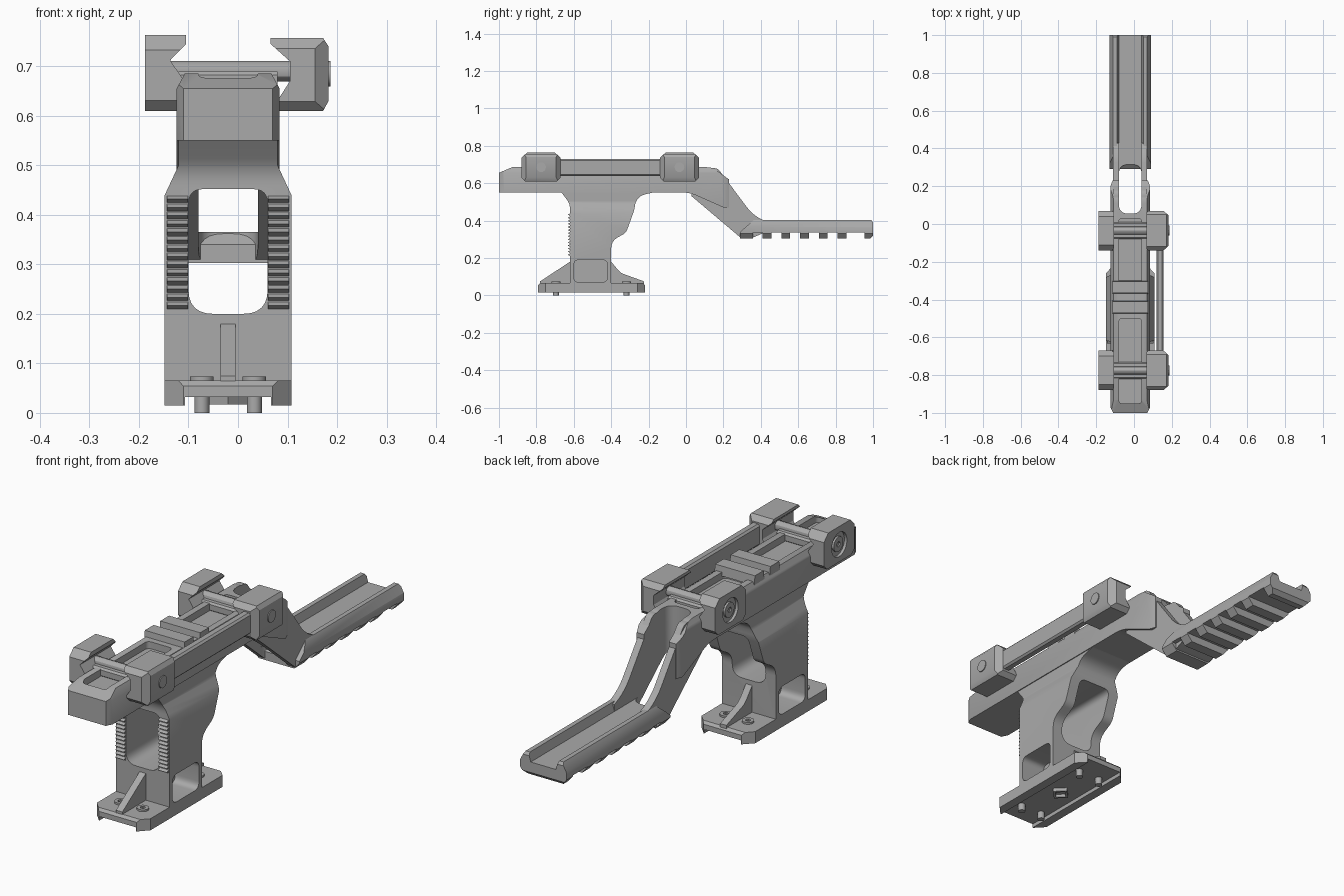
import bpy, bmesh, math
from mathutils import Vector

cube = bpy.data.objects.get("Cube")
if cube:
    bpy.data.objects.remove(cube, do_unlink=True)

CX = -0.02  # centre line of the riser
grey = bpy.data.materials.new("anodised grey")
grey.use_nodes = True
grey.diffuse_color = (0.4, 0.4, 0.4, 1)
grey.node_tree.nodes["Principled BSDF"].inputs["Base Color"].default_value = (0.4, 0.4, 0.4, 1)


def outline(points, steps=6):
    """Polygon whose corners with a third value are rounded by that radius."""
    result = []
    for i, p in enumerate(points):
        corner = Vector(p[:2])
        if len(p) == 2:
            result.append(corner)
            continue
        a = corner + (Vector(points[i - 1][:2]) - corner).normalized() * p[2]
        b = corner + (Vector(points[(i + 1) % len(points)][:2]) - corner).normalized() * p[2]
        for s in range(steps + 1):
            t = s / steps
            result.append(a * (1 - t) ** 2 + corner * 2 * t * (1 - t) + b * t * t)
    return result


def prism(name, points, axis, lo, hi):
    place = {"x": lambda u, v, w: (w, u, v),
             "y": lambda u, v, w: (u, w, v),
             "z": lambda u, v, w: (u, v, w)}[axis]
    shape = outline(points)
    bm = bmesh.new()
    rings = [[bm.verts.new(place(p.x, p.y, w)) for p in shape] for w in (lo, hi)]
    for ring in rings:
        bm.faces.new(ring)
    for i in range(len(shape)):
        j = (i + 1) % len(shape)
        bm.faces.new((rings[0][i], rings[0][j], rings[1][j], rings[1][i]))
    bmesh.ops.recalc_face_normals(bm, faces=bm.faces)
    mesh = bpy.data.meshes.new(name)
    bm.to_mesh(mesh)
    bm.free()
    mesh.materials.append(grey)
    obj = bpy.data.objects.new(name, mesh)
    bpy.context.collection.objects.link(obj)
    return obj


def rect(u0, u1, v0, v1, r=None):
    tail = (r,) if r else ()
    return [(u, v) + tail for u, v in ((u0, v0), (u1, v0), (u1, v1), (u0, v1))]


def chamfered(u0, u1, v0, v1, c):
    return [(u0 + c, v0), (u1 - c, v0), (u1, v0 + c), (u1, v1 - c),
            (u1 - c, v1), (u0 + c, v1), (u0, v1 - c), (u0, v0 + c)]


def ngon(u, v, r, n):
    return [(u + r * math.cos(math.tau * i / n), v + r * math.sin(math.tau * i / n)) for i in range(n)]


def mirrored(half):
    """Close a half outline of (half width, height) about the centre line."""
    return [(CX + p[0], *p[1:]) for p in half] + [(CX - p[0], *p[1:]) for p in reversed(half)]


def combine(obj, tool, operation="DIFFERENCE"):
    mod = obj.modifiers.new("cut", "BOOLEAN")
    mod.operation, mod.object, mod.solver = operation, tool, "EXACT"
    bpy.context.view_layer.objects.active = obj
    bpy.ops.object.modifier_apply(modifier=mod.name)
    bpy.data.objects.remove(tool, do_unlink=True)


# Top beam: side outline trimmed by its cross-section and its plan
beam = prism("top_beam", [(-1, 0.55), (-1, 0.655), (-0.93, 0.685), (0.14, 0.685, 0.03), (0.23, 0.62),
                          (0.23, 0.47), (0.2, 0.47), (0.02, 0.55, 0.04)], "x", -0.3, 0.3)
combine(beam, prism("section", mirrored([(0.104, 0.4), (0.104, 0.655), (0.085, 0.69)]), "y", -1.1, 0.4), "INTERSECT")
combine(beam, prism("plan", mirrored([(0.085, -1.01), (0.105, -0.97), (0.105, 0.2), (0.09, 0.24)]), "z", 0.3, 0.8), "INTERSECT")
for y0, y1 in ((-0.95, -0.5), (-0.32, 0.03)):
    combine(beam, prism("deck_pocket", rect(CX - 0.06, CX + 0.06, y0, y1, 0.02), "z", 0.655, 0.8))

# Sloping arm with its open slot
arm = prism("sloping_arm", [(0.03, 0.53), (0.03, 0.68), (0.17, 0.68, 0.02), (0.36, 0.425, 0.06),
                            (0.43, 0.395), (0.43, 0.34), (0.36, 0.31), (0.29, 0.31)], "x", CX - 0.09, CX + 0.09)
for part in (beam, arm):
    combine(part, prism("slot", rect(CX - 0.06, CX + 0.06, 0.055, 0.315, 0.05), "z", 0.2, 0.9))
combine(arm, prism("arm_trough", rect(CX - 0.06, CX + 0.06, 0.25, 0.6), "z", 0.365, 0.6))

# Rear accessory rail with a trough above and cross slots below
rail = prism("rear_rail", mirrored([(0.085, 0.303), (0.11, 0.332), (0.11, 0.365), (0.09, 0.402),
                                    (0.07, 0.402), (0.06, 0.365)]), "y", 0.28, 1)
combine(rail, prism("rail_ends", [(0.29, 0.3), (0.98, 0.3), (1, 0.32), (1, 0.39), (0.985, 0.41),
                                  (0.37, 0.41), (0.29, 0.34)], "x", -0.3, 0.3), "INTERSECT")
for k in range(6):
    y0 = 0.357 + 0.1 * k
    y1 = y0 + (0.098 if k == 5 else 0.053)
    combine(rail, prism("rail_slot", rect(y0, y1, 0.2, 0.336), "x", -0.3, 0.3))

# Hollow upright
upright = prism("upright", [(-0.62, 0.04), (-0.62, 0.49, 0.03), (-0.67, 0.555), (-0.15, 0.555),
                            (-0.27, 0.53, 0.06), (-0.275, 0.46, 0.02), (-0.32, 0.335, 0.02),
                            (-0.40, 0.29, 0.04), (-0.40, 0.04)], "x", -0.3, 0.3)
combine(upright, prism("section", mirrored([(0.128, 0.02), (0.128, 0.44), (0.1, 0.5), (0.1, 0.6)]),
                       "y", -1, 0.2), "INTERSECT")
combine(upright, prism("tunnel", mirrored([(0.08, 0.2, 0.05), (0.08, 0.452, 0.03)]), "y", -1, 0.2))
for x0, x1 in ((-0.3, CX - 0.015), (CX + 0.015, 0.3)):
    combine(upright, prism("side_window", rect(-0.6, -0.42, 0.07, 0.19, 0.03), "x", x0, x1))

# Grip serrations on the front edges of the upright
for side in (-1, 1):
    for k in range(14):
        z = 0.217 + k * 0.0165
        x = CX + side * 0.102
        prism("grip_ridge", [(-0.618, z - 0.008), (-0.632, z), (-0.618, z + 0.008)], "x", x - 0.021, x + 0.021)

# Foot plate, side lips, gusset and locating boss
plan = mirrored([(0.09, -0.79), (0.128, -0.75), (0.128, -0.26), (0.09, -0.22)])
foot = prism("foot_plate", plan, "z", 0.015, 0.065)
combine(foot, prism("underside", rect(CX - 0.087, CX + 0.087, -1, 0.2), "z", -0.1, 0.032))
combine(foot, prism("foot_edge", chamfered(-0.792, -0.218, 0, 0.068, 0.016), "x", -0.3, 0.3), "INTERSECT")
prism("gusset", [(-0.78, 0.06), (-0.78, 0.075), (-0.62, 0.18), (-0.40, 0.18), (-0.35, 0.12, 0.02),
                 (-0.225, 0.075), (-0.225, 0.06)], "x", CX - 0.015, CX + 0.015)
boss = prism("locating_boss", ngon(CX, -0.505, 0.042, 4), "z", 0.017, 0.04)
combine(boss, prism("boss_hole", ngon(CX, -0.505, 0.028, 4), "z", 0, 0.03))
for sx in (-1, 1):
    for y in (-0.695, -0.318):
        x = CX + sx * 0.053
        prism("foot_post", ngon(x, y, 0.015, 16), "z", 0, 0.04)
        head = prism("screw_head", ngon(x, y, 0.024, 20), "z", 0.06, 0.073)
        combine(head, prism("hex_socket", ngon(x, y, 0.011, 6), "z", 0.066, 0.1))

# Recoil lugs on the deck
for y in (-0.335, -0.44):
    prism("deck_lug", [(y - 0.035, 0.67), (y - 0.03, 0.71), (y + 0.03, 0.71), (y + 0.035, 0.67)],
          "x", CX - 0.095, CX + 0.095)

# Clamp jaws, cross bolts and screws at both stations
for y in (-0.775, -0.035):
    jaw = prism("fixed_jaw", [(-0.188, 0.61), (-0.188, 0.763), (-0.105, 0.763), (-0.105, 0.745), (-0.137, 0.712),
                              (-0.115, 0.68), (-0.1, 0.66), (-0.1, 0.61)], "y", y - 0.105, y + 0.105)
    combine(jaw, prism("jaw_trim", chamfered(y - 0.106, y + 0.106, 0.6, 0.764, 0.032), "x", -0.3, 0.3), "INTERSECT")
    combine(jaw, prism("nut_recess", ngon(y, 0.685, 0.052, 24), "x", -0.3, -0.176))
    nut = prism("clamp_nut", ngon(y, 0.685, 0.032, 24), "x", -0.184, -0.17)
    combine(nut, prism("nut_hole", ngon(y, 0.685, 0.012, 6), "x", -0.3, -0.178))

    jaw = prism("moving_jaw", [(0.066, 0.61), (0.172, 0.61), (0.183, 0.63), (0.183, 0.74), (0.172, 0.757),
                               (0.066, 0.757), (0.066, 0.745), (0.105, 0.71), (0.105, 0.67)], "y", y - 0.105, y + 0.105)
    combine(jaw, prism("jaw_trim", chamfered(y - 0.106, y + 0.106, 0.605, 0.76, 0.025), "x", -0.3, 0.3), "INTERSECT")
    combine(jaw, prism("jaw_plan", [(0.03, y - 0.11), (0.15, y - 0.11), (0.184, y - 0.08), (0.184, y + 0.08),
                                    (0.15, y + 0.11), (0.03, y + 0.11)], "z", 0.5, 0.9), "INTERSECT")
    prism("clamp_screw", ngon(y, 0.685, 0.026, 20), "x", 0.15, 0.187)
    prism("cross_bolt", ngon(y, 0.69, 0.021, 12), "x", -0.15, 0.12)
    prism("bolt_ledge", chamfered(y - 0.045, y + 0.045, 0.65, 0.69, 0.008), "x", CX - 0.1, CX + 0.1)

# Bar joining the two moving jaws
prism("jaw_link_bar", chamfered(0.118, 0.157, 0.638, 0.73, 0.008), "y", -0.7, -0.11)

# Smooth curved faces, keep hard edges
bpy.ops.object.select_all(action="DESELECT")
for obj in bpy.context.collection.objects:
    if obj.type == "MESH" and grey.name in obj.data.materials:
        obj.select_set(True)
        bpy.context.view_layer.objects.active = obj
bpy.ops.object.shade_smooth_by_angle(angle=math.radians(30))
